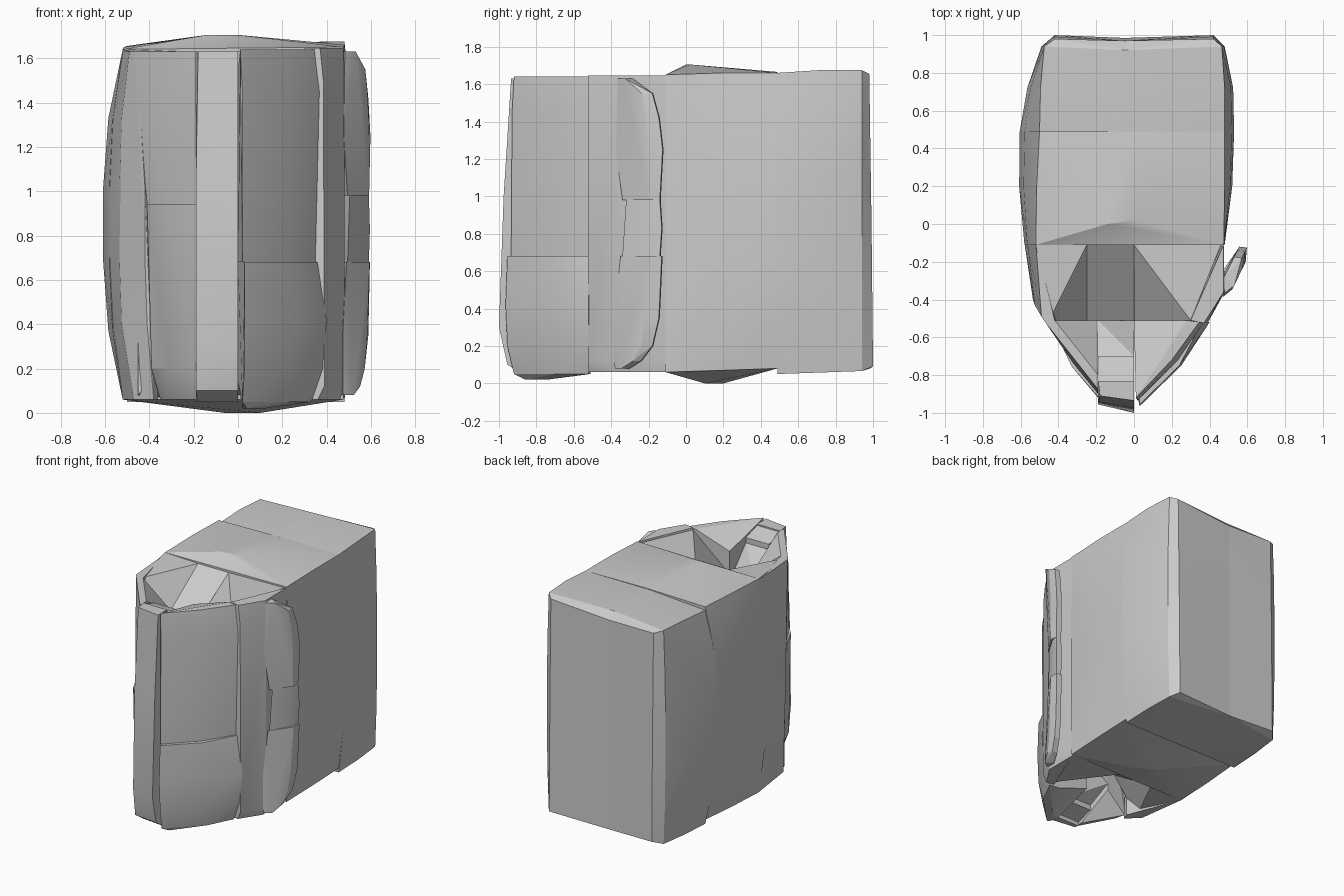
import bpy, bmesh, math


def hull(name, pts):
    """Faceted convex piece around a set of points."""
    bm = bmesh.new()
    for p in pts:
        bm.verts.new(p)
    res = bmesh.ops.convex_hull(bm, input=bm.verts[:])
    junk = {v for v in res["geom_interior"] + res["geom_unused"]
            if isinstance(v, bmesh.types.BMVert)}
    bmesh.ops.delete(bm, geom=list(junk), context='VERTS')
    bmesh.ops.recalc_face_normals(bm, faces=bm.faces[:])
    me = bpy.data.meshes.new(name)
    bm.to_mesh(me)
    bm.free()
    ob = bpy.data.objects.new(name, me)
    bpy.context.collection.objects.link(ob)
    bpy.ops.object.select_all(action='DESELECT')
    ob.select_set(True)
    bpy.context.view_layer.objects.active = ob
    bpy.ops.object.shade_smooth_by_angle(angle=math.radians(15))
    return ob


def stack(*levels):
    """Plan outlines placed at rising heights."""
    return [(x, y, z) for z, plan in levels for x, y in plan]


def side(y, end, mid, top, low=0.07):
    """Bowed side rib: end x at top and bottom, mid x in the middle."""
    bow = end + (mid - end) * 0.75
    return [(end, y, low), (bow, y, 0.37), (mid, y, 0.68),
            (mid, y, 1.02), (bow, y, 1.33), (end, y, top)]


# Main body, middle block with ridged top and bottom
hull("body_middle",
     side(-0.11, -0.52, -0.58, 1.64, 0.06) + side(-0.11, 0.475, 0.48, 1.65, 0.06)
     + side(0.2, -0.515, -0.608, 1.65) + side(0.2, 0.48, 0.52, 1.66)
     + side(0.49, -0.50, -0.605, 1.655, 0.08) + side(0.49, 0.48, 0.53, 1.66, 0.08)
     + [(-0.14, 0, 1.705), (0, 0.02, 1.705), (0.1, 0.1, 0), (-0.06, 0.2, 0),
        (0, 0.49, 1.665), (0, 0.49, 0.09)])

# Rear block in two halves that meet at a shallow notch
for name, s, ribs, t in (
        ("body_rear_left", -1, ((0.49, -0.50, -0.605), (0.72, -0.495, -0.565),
                                (0.94, -0.475, -0.49)), 1.645),
        ("body_rear_right", 1, ((0.49, 0.48, 0.53), (0.72, 0.48, 0.525),
                                (0.94, 0.465, 0.48)), 1.675)):
    pts = []
    for i, (y, e, m) in enumerate(ribs):
        pts += side(y, e, m, t - (0.015 if i == 0 else 0), 0.05 + 0.008 * i)
    pts += [(-0.05, y, z) for y, z in ((0.49, 0.05), (0.49, 1.66), (0.7, 1.67),
                                       (0.92, 1.67), (0.97, 1.62), (0.985, 0.08))]
    pts += [(s * 0.42, 1.0, 0.09), (s * 0.42, 0.992, 0.85), (s * 0.42, 0.98, t - 0.02)]
    hull(name, pts)

# Recessed core blocks, with tops and bottoms sloping into the pockets
hull("core_left", [(x, y, z) for x, y, lo, hi in (
    (-0.52, -0.11, 0.06, 1.64), (-0.25, -0.11, 0.08, 1.63),
    (-0.45, -0.51, 0.08, 1.62), (-0.25, -0.51, 0.34, 1.35)) for z in (lo, hi)])
hull("core_centre", [(x, y, z) for x in (-0.25, 0)
                     for y, lo, hi in ((-0.11, 0.08, 1.63), (-0.51, 0.34, 1.35))
                     for z in (lo, hi)])
hull("core_right", [(x, y, z) for x, y, lo, hi in (
    (0, -0.11, 0.08, 1.63), (0.46, -0.11, 0.06, 1.64),
    (0.30, -0.51, 0.08, 1.63), (0, -0.51, 0.32, 1.38)) for z in (lo, hi)])
hull("core_front", [(x, y, z) for x, y, lo, hi in (
    (-0.19, -0.51, 0.25, 1.45), (0, -0.51, 0.36, 1.33),
    (-0.19, -0.70, 0.16, 1.54), (0, -0.70, 0.16, 1.54)) for z in (lo, hi)])
hull("core_step", [(x, y, z) for x in (-0.19, 0)
                   for y, lo, hi in ((-0.70, 0.12, 1.58), (-0.83, 0.08, 1.62))
                   for z in (lo, hi)])

# Front spine
spine = [(-0.19, -0.83), (0, -0.83)]
hull("front_spine", stack(
    (0.05, spine + [(-0.18, -0.86), (0, -0.88)]),
    (0.10, spine + [(-0.19, -0.93), (0, -0.955)]),
    (0.30, spine + [(-0.19, -0.955), (0, -1.0)]),
    (1.0, spine + [(-0.19, -0.94), (0, -0.975)]),
    (1.63, spine + [(-0.18, -0.91), (0, -0.935)])))

# Left front panels, inner corner lowered towards the pocket
rim = [(-0.19, -0.80), (-0.42, -0.51)]
inner = [(-0.19, -0.51), (-0.19, -0.80)]
hull("left_panel_lower", stack(
    (0.06, [(-0.33, -0.60), (-0.35, -0.52), (-0.19, -0.80), (-0.19, -0.86)]),
    (0.20, inner + [(-0.39, -0.58), (-0.31, -0.76), (-0.19, -0.92)]),
    (0.94, inner + [(-0.41, -0.585), (-0.33, -0.755), (-0.19, -0.915)])))
hull("left_panel_upper", stack(
    (0.94, inner + [(-0.41, -0.575), (-0.32, -0.74), (-0.19, -0.90)]),
    (1.45, inner + [(-0.44, -0.56), (-0.32, -0.74), (-0.19, -0.90)]),
    (1.63, rim + [(-0.47, -0.52), (-0.32, -0.71), (-0.19, -0.875)])))

# Left side flank between body and front panels
hull("left_flank", stack(
    (0.06, [(-0.52, -0.1), (-0.47, -0.47), (-0.38, -0.56), (-0.36, -0.51)]),
    (0.40, [(-0.565, -0.1), (-0.525, -0.40), (-0.41, -0.565), (-0.38, -0.51)]),
    (0.70, [(-0.58, -0.1), (-0.535, -0.40), (-0.42, -0.57), (-0.38, -0.51)]),
    (1.02, [(-0.58, -0.1), (-0.535, -0.40), (-0.42, -0.57), (-0.38, -0.51)]),
    (1.33, [(-0.565, -0.1), (-0.525, -0.43), (-0.44, -0.55), (-0.38, -0.51)]),
    (1.63, [(-0.52, -0.1), (-0.49, -0.49), (-0.47, -0.52), (-0.42, -0.51)])))

# Right front panels
inner = [(0, -0.51), (0.30, -0.51)]
hull("right_panel_lower", stack(
    (0.02, [(0.02, -0.82), (0.04, -0.86), (0.12, -0.74)]),
    (0.05, [(0.25, -0.51), (0.33, -0.52), (0.24, -0.70), (0.02, -0.92)]),
    (0.14, inner),
    (0.20, [(0.385, -0.52), (0.24, -0.75), (0.03, -0.955)]),
    (0.42, [(0.40, -0.52), (0.25, -0.75), (0.03, -0.965)]),
    (0.68, inner + [(0.36, -0.52), (0.24, -0.75), (0.03, -0.955)])))
hull("right_panel_upper", stack(
    (0.68, inner + [(0.35, -0.52), (0.22, -0.73), (0.02, -0.935)]),
    (1.45, [(0.37, -0.52), (0.23, -0.725), (0.02, -0.93)]),
    (1.55, inner),
    (1.64, [(0.345, -0.52), (0.28, -0.51), (0.2, -0.72), (0.01, -0.92)])))

# Right side flank
flank = [(0.47, -0.1), (0.48, -0.36), (0.28, -0.515)]
hull("right_flank", stack(
    (0.06, [(0.46, -0.11), (0.46, -0.37), (0.36, -0.52), (0.30, -0.51)]),
    (0.12, flank + [(0.39, -0.525)]),
    (1.50, flank + [(0.385, -0.525)]),
    (1.645, [(0.475, -0.11), (0.475, -0.36), (0.37, -0.525), (0.30, -0.51)])))


# Side fin: flared wedge strip, its outline given as (height, front y, rear y)
def fin(name, rows, bulge=0.03):
    pts = []
    for z, yf, yr in rows:
        for t in (0, 0.7, 1):
            y = yf + (yr - yf) * t
            x = 0.475 + (y + 0.38) * 0.48
            pts.append((x + (bulge if t == 0.7 else 0), y, z))
        pts.append((x - 0.04, yr + 0.005, z))
        pts.append((0.475, yf + 0.08, z))
    hull(name, pts)


fin("fin_lower", [(0.08, -0.38, -0.33), (0.12, -0.385, -0.24), (0.20, -0.385, -0.18),
                  (0.35, -0.385, -0.145), (0.68, -0.35, -0.13)])
fin("fin_middle", [(0.68, -0.34, -0.14), (0.83, -0.325, -0.13), (0.98, -0.32, -0.14)], 0.015)
fin("fin_upper", [(0.98, -0.34, -0.14), (1.25, -0.375, -0.125), (1.42, -0.37, -0.145),
                  (1.55, -0.365, -0.18), (1.63, -0.365, -0.31)])
